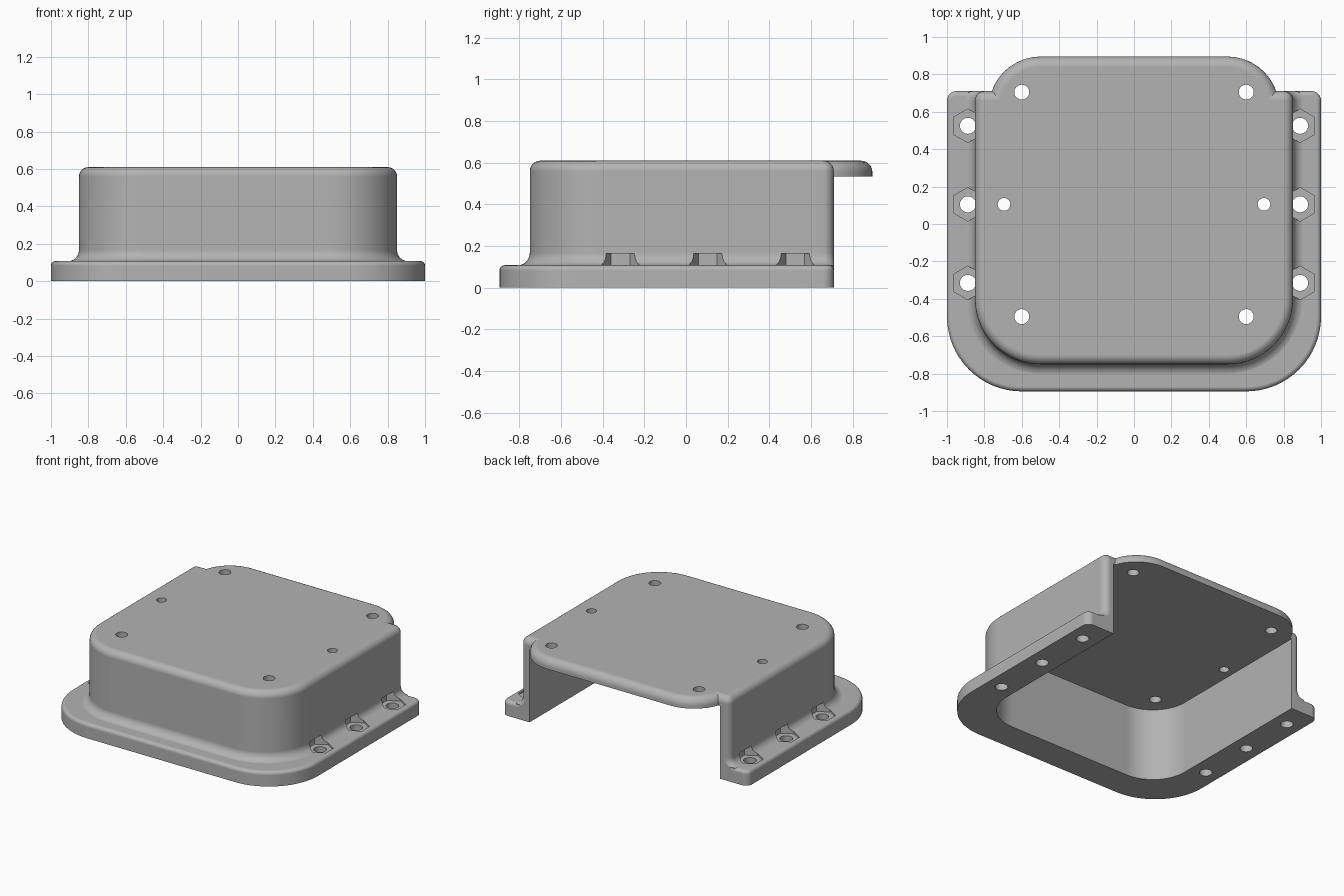
import bpy, bmesh, math

scene_cube = bpy.data.objects.get("Cube")
if scene_cube:
    bpy.data.objects.remove(scene_cube, do_unlink=True)

grey = bpy.data.materials.new("plain grey")
grey.use_nodes = True
GREY = (0.45, 0.45, 0.45, 1)
grey.diffuse_color = GREY
grey.node_tree.nodes["Principled BSDF"].inputs["Base Color"].default_value = GREY

BACK = 0.71      # open end of the cover
TOP = 0.61       # outer height
CEILING = 0.535  # inner height


def outline(half_x, front, back, r_front, r_back, inset, steps=16):
    """Rounded rectangle; growth (negative inset) leaves the back edge in place."""
    back_inset = max(inset, 0)
    hx, y0, y1 = half_x - inset, front + inset, back - back_inset
    rf, rb = max(r_front - inset, 0.004), max(r_back - back_inset, 0.004)
    corners = [(hx - rb, y1 - rb, rb, 0), (-hx + rb, y1 - rb, rb, 90),
               (-hx + rf, y0 + rf, rf, 180), (hx - rf, y0 + rf, rf, 270)]
    pts = []
    for cx, cy, r, start in corners:
        for i in range(steps + 1):
            a = math.radians(start + 90 * i / steps)
            pts.append((cx + r * math.cos(a), cy + r * math.sin(a)))
    return pts


def loft(name, shape, sections):
    """Stack the outline at each (z, inset) and close both ends."""
    bm = bmesh.new()
    rings = [[bm.verts.new((x, y, z)) for x, y in outline(*shape, inset)]
             for z, inset in sections]
    n = len(rings[0])
    for low, high in zip(rings, rings[1:]):
        for i in range(n):
            j = (i + 1) % n
            bm.faces.new((low[i], low[j], high[j], high[i]))
    bm.faces.new(rings[0][::-1])
    bm.faces.new(rings[-1])
    mesh = bpy.data.meshes.new(name)
    bm.to_mesh(mesh)
    bm.free()
    mesh.materials.append(grey)
    obj = bpy.data.objects.new(name, mesh)
    bpy.context.collection.objects.link(obj)
    return obj


def rounded_top(z, r, steps=6):
    """Sections of a convex quarter round ending at height z."""
    angles = [math.pi / 2 * i / steps for i in range(steps + 1)]
    return [(z - r + r * math.sin(a), r - r * math.cos(a)) for a in angles]


def flare(z, r, steps=6):
    """Sections of a concave fillet rising from height z."""
    angles = [math.pi / 2 * i / steps for i in range(steps + 1)]
    return [(z + r - r * math.cos(a), -r + r * math.sin(a)) for a in angles]


def prism(name, x, y, z0, z1, radius, sides):
    bpy.ops.mesh.primitive_cylinder_add(vertices=sides, radius=radius, depth=z1 - z0,
                                        location=(x, y, (z0 + z1) / 2))
    obj = bpy.context.object
    obj.name = name
    obj.data.materials.append(grey)
    return obj


def combine(target, other, operation):
    mod = target.modifiers.new(operation.lower(), 'BOOLEAN')
    mod.operation, mod.solver, mod.object = operation, 'EXACT', other
    bpy.context.view_layer.objects.active = target
    bpy.ops.object.modifier_apply(modifier=mod.name)
    bpy.data.objects.remove(other, do_unlink=True)


# Mounting flange
cover = loft("cover", (1.0, -0.895, BACK, 0.4, 0.05),
             [(0, 0)] + rounded_top(0.108, 0.025))

# Raised housing with a filleted foot and rounded top edge
housing = loft("housing", (0.85, -0.75, BACK, 0.35, 0.05),
               [(0.05, -0.06)] + flare(0.107, 0.06) + rounded_top(TOP, 0.05))
combine(cover, housing, 'UNION')

# Lid overhanging the open back
lid = loft("lid", (0.775, -0.6, 0.895, 0.275, 0.275),
           [(0.45, 0)] + rounded_top(TOP, 0.055))
combine(cover, lid, 'UNION')

# Hollow interior, open below and at the back
cavity = loft("cavity", (0.775, -0.675, 1.5, 0.275, 0.02), [(-0.2, 0), (CEILING, 0)])
combine(cover, cavity, 'DIFFERENCE')

for side in (-1, 1):
    # Hexagonal nut pockets and bolt holes along the flange
    for y in (-0.315, 0.105, 0.525):
        combine(cover, prism("nut_pocket", side * 0.888, y, 0.095, 0.165, 0.09, 6), 'DIFFERENCE')
        combine(cover, prism("bolt_hole", side * 0.888, y, -0.1, 0.13, 0.043, 24), 'DIFFERENCE')
    # Holes through the lid
    for x, y, r in ((0.6, 0.705, 0.04), (0.6, -0.495, 0.04), (0.695, 0.105, 0.034)):
        combine(cover, prism("lid_hole", side * x, y, 0.45, 0.7, r, 24), 'DIFFERENCE')

bpy.ops.object.select_all(action='DESELECT')
cover.select_set(True)
bpy.context.view_layer.objects.active = cover
bpy.ops.object.shade_smooth_by_angle(angle=math.radians(30))
weighted = cover.modifiers.new("weighted normals", 'WEIGHTED_NORMAL')
weighted.keep_sharp = True
